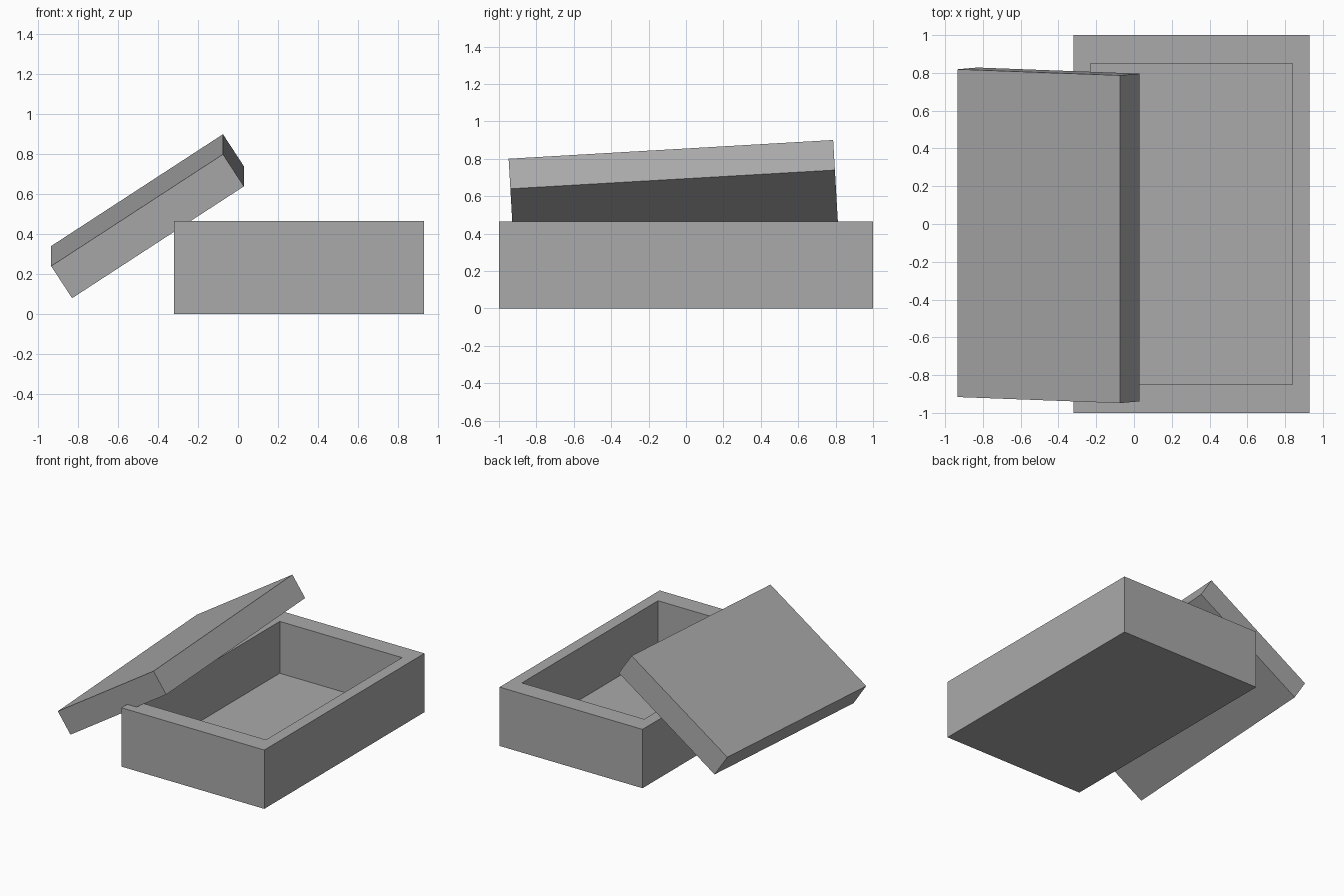
import bpy
import bmesh
from math import radians
from mathutils import Matrix, Vector

default = bpy.data.objects.get("Cube")
if default:
    bpy.data.objects.remove(default, do_unlink=True)

# Single plain grey
grey = bpy.data.materials.new("plain_grey")
grey.use_nodes = True
colour = (0.40, 0.40, 0.40, 1.0)
grey.diffuse_color = colour
grey.node_tree.nodes["Principled BSDF"].inputs["Base Color"].default_value = colour


def add_block(name, size, transform, shape=None):
    """Box of the given size, optionally reshaped, placed by a matrix."""
    bm = bmesh.new()
    bmesh.ops.create_cube(bm, size=1.0)
    bmesh.ops.scale(bm, vec=Vector(size), verts=bm.verts)
    if shape:
        shape(bm)
    bmesh.ops.transform(bm, matrix=transform, verts=bm.verts)
    mesh = bpy.data.meshes.new(name)
    bm.to_mesh(mesh)
    bm.free()
    mesh.materials.append(grey)
    obj = bpy.data.objects.new(name, mesh)
    bpy.context.collection.objects.link(obj)
    return obj


def hollow(bm):
    """Inset the top face to leave a rim, then sink it to form the cavity."""
    top = max(bm.faces, key=lambda f: f.calc_center_median().z)
    rim = bmesh.ops.extrude_discrete_faces(bm, faces=[top])["faces"][0]
    bmesh.ops.scale(bm, vec=(0.856, 0.85, 1.0), verts=rim.verts)
    floor = bmesh.ops.extrude_discrete_faces(bm, faces=[rim])["faces"][0]
    bmesh.ops.translate(bm, vec=(0, 0, -0.41), verts=floor.verts)
    bmesh.ops.recalc_face_normals(bm, faces=bm.faces)


# Open box
add_block("box", (1.25, 2.0, 0.465),
          Matrix.Translation((0.305, 0, 0.2325)), hollow)

# Solid lid leaning on the side of the box
tilt = Matrix.Rotation(radians(3.3), 4, "X") @ Matrix.Rotation(radians(-33.1), 4, "Y")
add_block("lid", (1.026, 1.738, 0.192),
          Matrix.Translation((-0.4525, -0.06, 0.49)) @ tilt)
